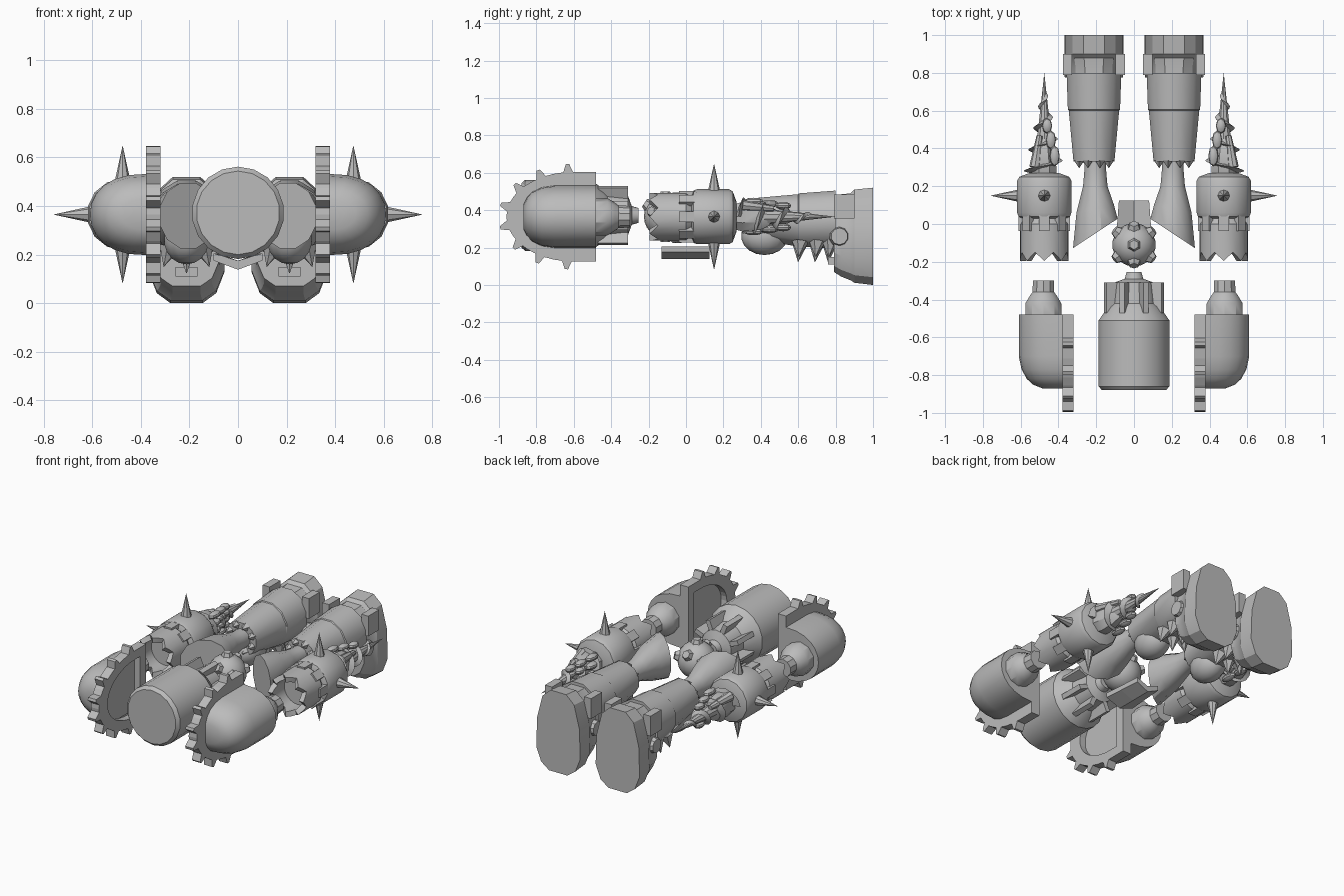
import bpy, bmesh, math
from mathutils import Vector, Matrix

if "Cube" in bpy.data.objects:
    bpy.data.objects.remove(bpy.data.objects["Cube"])

grey = bpy.data.materials.new("plain grey")
grey.diffuse_color = (0.5, 0.5, 0.5, 1)
grey.use_nodes = True
grey.node_tree.nodes["Principled BSDF"].inputs["Base Color"].default_value = grey.diffuse_color
ZC = 0.365  # height of the limb axes


def finish(name, bm, smooth=32):
    bmesh.ops.recalc_face_normals(bm, faces=bm.faces)
    me = bpy.data.meshes.new(name)
    bm.to_mesh(me)
    bm.free()
    ob = bpy.data.objects.new(name, me)
    bpy.context.collection.objects.link(ob)
    me.materials.append(grey)
    if smooth:
        bpy.ops.object.select_all(action='DESELECT')
        ob.select_set(True)
        bpy.context.view_layer.objects.active = ob
        bpy.ops.object.shade_smooth_by_angle(angle=math.radians(smooth))
    return ob


def skin(bm, rings):
    """Closed skin over rings with equal point counts."""
    vs = [[bm.verts.new(p) for p in r] for r in rings]
    n = len(vs[0])
    for a, b in zip(vs, vs[1:]):
        for i in range(n):
            bm.faces.new((a[i], a[(i + 1) % n], b[(i + 1) % n], b[i]))
    bm.faces.new(vs[0])
    bm.faces.new(vs[-1])


def oval(y, cx, cz, rx, rz, n, slant=0.0):
    out = []
    for i in range(n):
        a = 2 * math.pi * (i + 0.5) / n
        x = rx * math.cos(a)
        out.append((cx + x, y + slant * x, cz + rz * math.sin(a)))
    return out


def turned(name, x, profile, n=16, z=ZC, smooth=32):
    """Round body along y from (y, radius) pairs."""
    bm = bmesh.new()
    skin(bm, [oval(y, x, z, r, r, n) for y, r in profile])
    return finish(name, bm, smooth)


def box(bm, c, size, rot=None):
    m = Matrix.Translation(c) @ (rot or Matrix()) @ Matrix.Diagonal((*size, 1))
    bmesh.ops.create_cube(bm, size=1, matrix=m)


def cone(bm, base, d, length, r1, r2=0.0, n=8):
    d = Vector(d).normalized()
    m = Matrix.Translation(Vector(base) + d * length / 2) @ d.to_track_quat('Z', 'Y').to_matrix().to_4x4()
    bmesh.ops.create_cone(bm, cap_ends=True, segments=n, radius1=r1, radius2=r2, depth=length, matrix=m)


def ball(bm, c, r, u=14, v=9):
    m = Matrix.Translation(c) @ Matrix.Diagonal((*r, 1))
    bmesh.ops.create_uvsphere(bm, u_segments=u, v_segments=v, radius=1, matrix=m)


# torso drum with neck and radial struts
turned("torso", 0, [(-0.88, 0.172), (-0.86, 0.19), (-0.51, 0.19), (-0.44, 0.14), (-0.42, 0.118),
                    (-0.31, 0.105), (-0.29, 0.05), (-0.255, 0.04)], 18, 0.372)
bm = bmesh.new()
for i in range(8):
    a = math.pi * (i + 0.5) / 4
    box(bm, (0.135 * math.cos(a), -0.39, 0.372 + 0.135 * math.sin(a)), (0.06, 0.16, 0.03),
        Matrix.Rotation(-a, 4, 'Y'))
finish("torso_struts", bm, 0)

# pelvis ball with knobs
bm = bmesh.new()
c = Vector((0, -0.11, ZC))
ball(bm, c, (0.115, 0.115, 0.115), 18, 12)
for d in [(0, 0, 1), (1, 0.75, 0.3), (-1, 0.75, 0.3), (1, -0.75, 0.3), (-1, -0.75, 0.3),
          (0, 0.9, 0.6), (0, -0.9, 0.6), (0, 0, -1)]:
    cone(bm, c + Vector(d).normalized() * 0.1, d, 0.034, 0.04, 0.025, 6)
finish("pelvis", bm)

# folded plate hanging in front of the pelvis
bm = bmesh.new()
skin(bm, [[(-w, y, 0.205), (0, y, 0.175), (w, y, 0.205), (w, y, 0.175), (0, y, 0.138), (-w, y, 0.175)]
          for y, w in ((-0.13, 0.1), (-0.01, 0.09), (0.125, 0.08))])
finish("loin_plate", bm, 0)


def rim(s, x, k):
    """D-shaped outline of the shoulder disc, scaled by k."""
    pts = [(s * x, -0.6 - 0.36 * k * math.sin(math.pi * i / 20), ZC + 0.24 * k * math.cos(math.pi * i / 20))
           for i in range(21)]
    e = -0.48 - (1 - k) * 0.25
    return pts + [(s * x, e, ZC - 0.24 * k), (s * x, e, ZC + 0.24 * k)]


for s, side in ((1, "right"), (-1, "left")):
    # shoulder disc with sunken inner face and rim teeth
    bm = bmesh.new()
    skin(bm, [rim(s, 0.365, 0.76), rim(s, 0.32, 0.76), rim(s, 0.32, 1), rim(s, 0.378, 1)])
    for i in range(8):
        t = math.pi * (0.03 + 0.94 * i / 7)
        p = Vector((s * 0.349, -0.6 - 0.36 * math.sin(t), ZC + 0.24 * math.cos(t)))
        d = Vector((0, -0.24 * math.sin(t), 0.36 * math.cos(t))).normalized()
        q = Vector((0, -d.z, d.y))
        f = [p - d * 0.015 - q * 0.035, p + d * 0.042 - q * 0.012, p + d * 0.042 + q * 0.006, p - d * 0.015 + q * 0.028]
        skin(bm, [[v + Vector((e, 0, 0)) for v in f] for e in (-0.029, 0.029)])
    finish(f"{side}_shoulder_disc", bm, 0)

    # half-round shoulder dome
    bm = bmesh.new()
    rings = []
    for y, k, kx in ((-0.48, 1, 1), (-0.7, 1, 1), (-0.77, 0.94, 0.94), (-0.82, 0.8, 0.83),
                     (-0.85, 0.62, 0.7), (-0.87, 0.38, 0.5)):
        ring = []
        for i in range(13):
            a = math.pi * (i / 12 - 0.5)
            ring.append((s * (0.36 + 0.25 * kx * math.cos(a) ** 0.75 if 0 < i < 12 else 0.36), y,
                         ZC + 0.168 * k * math.sin(a)))
        rings.append(ring)
    skin(bm, rings)
    finish(f"{side}_shoulder_dome", bm, 35)

    # stepped upper arm
    turned(f"{side}_upper_arm", s * 0.48, [(-0.49, 0.1), (-0.42, 0.1), (-0.38, 0.075), (-0.36, 0.06), (-0.3, 0.058)], 10)

    # forearm drum, sleeve with crown edge, spikes
    ax = s * 0.475
    turned(f"{side}_forearm", ax, [(0.03, 0.118), (0.04, 0.14), (0.06, 0.147), (0.23, 0.147), (0.25, 0.135), (0.27, 0.08)], 14)
    bm = bmesh.new()
    n = 32
    outer, inner = [], []
    for i in range(n):
        a = 2 * math.pi * i / n
        y = -0.195 if i % 4 == 0 else (-0.15 if i % 4 == 2 else -0.172)
        outer.append((ax + 0.128 * math.cos(a), y, ZC + 0.128 * math.sin(a)))
        inner.append((ax + 0.095 * math.cos(a), y, ZC + 0.095 * math.sin(a)))
    at = lambda ring, y: [(p[0], y, p[2]) for p in ring]
    skin(bm, [at(inner, -0.07), inner, outer, at(outer, -0.04), at(outer, 0.0), at(inner, 0.045)])
    for i in range(8):
        a = math.pi * i / 4
        box(bm, (ax + 0.122 * math.cos(a), 0.005, ZC + 0.122 * math.sin(a)), (0.03, 0.085, 0.055),
            Matrix.Rotation(-a, 4, 'Y'))
    finish(f"{side}_elbow_cuff", bm)
    bm = bmesh.new()
    for d in ((s, 0, 0), (0, 0, 1), (0, 0, -1)):
        cone(bm, Vector((ax, 0.15, ZC)) + Vector(d) * 0.13, d, 0.155, 0.034, 0, 8)
    finish(f"{side}_forearm_spikes", bm)

    # hand: palm, jointed fingers
    bm = bmesh.new()
    skin(bm, [oval(y, ax, ZC, rx, rz, 8) for y, rx, rz in
              ((0.25, 0.07, 0.07), (0.3, 0.07, 0.085), (0.4, 0.05, 0.075), (0.45, 0.03, 0.05))])
    for i in range(4):
        z = ZC - 0.065 + 0.044 * i
        for y, x, ln in ((0.36, 0.055, 0.1), (0.445, 0.035, 0.09), (0.52, 0.015, 0.075)):
            zz = ZC + (z - ZC) * (1.2 - (y - 0.36) * 2)
            ball(bm, (ax - s * x, y, zz), (0.027, ln * 0.56, 0.021), 8, 6)
    cone(bm, (ax + s * 0.05, 0.3, ZC + 0.06), (-s * 0.15, 1, -0.1), 0.17, 0.03, 0.016, 8)
    finish(f"{side}_hand", bm)

    # tapered drill with spiral flange held in the hand
    bm = bmesh.new()
    cone(bm, (ax, 0.28, ZC), (0, 1, 0), 0.52, 0.06, 0, 10)
    rings = []
    for i in range(49):
        t = i / 48
        a, y = t * 7 * math.pi, 0.28 + 0.4 * t
        r = 0.06 * (0.8 - y) / 0.52
        o = r + 0.045 * (1 - t) + 0.006
        u = Vector((math.cos(a) * s, 0, math.sin(a)))
        b = Vector((ax, y, ZC))
        rings.append([b + u * r * 0.7 + Vector((0, -0.02, 0)), b + u * o, b + u * r * 0.7 + Vector((0, 0.02, 0))])
    skin(bm, rings)
    finish(f"{side}_drill", bm)

    # thigh cut off at a slant
    lx = s * 0.205
    bm = bmesh.new()
    skin(bm, [oval(-0.05, lx, ZC - 0.005, 0.122, 0.14, 12, -s * 0.66), oval(0.08, lx, ZC, 0.103, 0.115, 12, -s * 0.2),
              oval(0.2, lx, ZC, 0.067, 0.075, 12), oval(0.28, lx, ZC, 0.06, 0.06, 12), oval(0.35, lx, ZC, 0.06, 0.06, 12)])
    finish(f"{side}_thigh", bm)

    # shin and boot as one run of ovals
    lx = s * 0.212
    bm = bmesh.new()
    skin(bm, [oval(y, lx, (lo + hi) / 2, rx, (hi - lo) / 2, 12) for y, rx, lo, hi in
              ((0.33, 0.112, 0.25, 0.465), (0.6, 0.138, 0.2, 0.49), (0.605, 0.143, 0.2, 0.495), (0.8, 0.15, 0.19, 0.51))])
    finish(f"{side}_shin", bm)
    bm = bmesh.new()
    rings = []
    for y, w, lo, hi in ((0.79, 0.135, 0.07, 0.485), (0.83, 0.135, 0.045, 0.485), (0.88, 0.145, 0.025, 0.49),
                         (0.9, 0.157, 0.012, 0.51), (1.0, 0.157, 0.0, 0.52)):
        half = [(0.42, 0), (0.78, 0.08), (1, 0.25), (0.96, 0.62), (0.72, 0.9), (0.36, 1)]
        pts = half + [(-a, b) for a, b in reversed(half)]
        rings.append([(lx + a * w, y, lo + b * (hi - lo)) for a, b in pts])
    skin(bm, rings)
    finish(f"{side}_boot", bm, 25)

    # ankle blocks, side hinges and toe step
    bm = bmesh.new()
    for k in (-1, 1):
        box(bm, (lx + k * 0.14, 0.845, 0.42), (0.05, 0.11, 0.13))
        cone(bm, (lx + k * 0.1, 0.82, 0.26), (k, 0, 0), 0.055, 0.058, 0.045, 10)
    box(bm, (lx, 0.79, 0.13), (0.09, 0.06, 0.04))
    finish(f"{side}_ankle_blocks", bm)

    # knee pad, spikes at the knee rim and down the shin
    bm = bmesh.new()
    ball(bm, (lx, 0.42, 0.26), (0.095, 0.125, 0.1))
    finish(f"{side}_knee_pad", bm)
    bm = bmesh.new()
    for i in range(8):
        a = math.pi * (i + 0.5) / 4
        cone(bm, (lx + 0.085 * math.cos(a), 0.335, 0.36 + 0.085 * math.sin(a)), (0, -1, 0), 0.04, 0.028, 0, 5)
    for y in (0.61, 0.7, 0.77):
        for k in (-1, 0, 1):
            cone(bm, (lx + k * 0.07, y, 0.23), (k * 0.3, -0.1, -1), 0.085 if k else 0.11, 0.045, 0, 6)
    finish(f"{side}_leg_spikes", bm)
